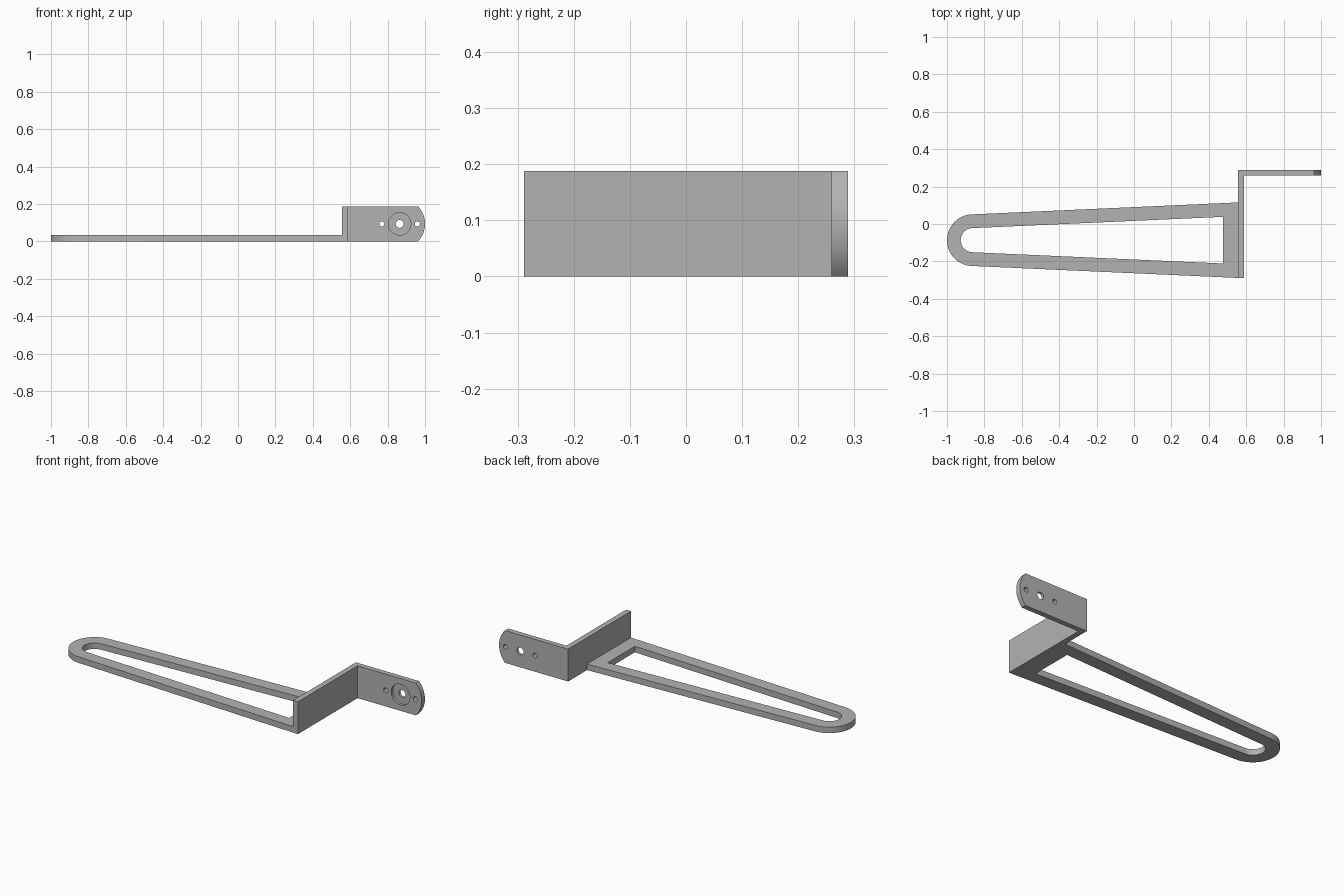
import bpy, bmesh
from math import cos, sin, pi, radians, sqrt, asin
from mathutils import Matrix, Vector

if "Cube" in bpy.data.objects:
    bpy.data.objects.remove(bpy.data.objects["Cube"], do_unlink=True)

grey = bpy.data.materials.new("grey_metal")
grey.use_nodes = True
grey.diffuse_color = (0.45, 0.45, 0.45, 1)
grey.node_tree.nodes["Principled BSDF"].inputs["Base Color"].default_value = grey.diffuse_color

HEIGHT, THICK = 0.188, 0.03          # bracket height and sheet thickness
BACK, FRONT = 0.289, -0.289
WALL_L, WALL_R = 0.556, 0.588
HOLE_X, MID_Z = 0.864, HEIGHT / 2
# maps profile (x, z) drawn flat to an upright plate extruded towards -y
UPRIGHT = Matrix.Rotation(radians(90), 4, "X")


def arc(cx, cy, r, a0, a1, n):
    return [(cx + r * cos(a0 + (a1 - a0) * i / n), cy + r * sin(a0 + (a1 - a0) * i / n))
            for i in range(n + 1)]


def prism(name, points, low, high, matrix=Matrix()):
    """Extrude a flat outline from low to high, then place it with matrix."""
    bm = bmesh.new()
    face = bm.faces.new([bm.verts.new((x, y, low)) for x, y in points])
    new = bmesh.ops.extrude_face_region(bm, geom=[face])["geom"]
    bmesh.ops.translate(bm, vec=(0, 0, high - low),
                        verts=[v for v in new if isinstance(v, bmesh.types.BMVert)])
    bmesh.ops.transform(bm, matrix=matrix, verts=bm.verts)
    bmesh.ops.recalc_face_normals(bm, faces=bm.faces)
    mesh = bpy.data.meshes.new(name)
    bm.to_mesh(mesh)
    bm.free()
    mesh.materials.append(grey)
    obj = bpy.data.objects.new(name, mesh)
    bpy.context.collection.objects.link(obj)
    return obj


def combine(target, other, operation):
    """Apply a boolean and remove the helper."""
    mod = target.modifiers.new("combine", "BOOLEAN")
    mod.operation, mod.solver, mod.object = operation, "EXACT", other
    bpy.context.view_layer.objects.active = target
    bpy.ops.object.modifier_apply(modifier=mod.name)
    bpy.data.objects.remove(other, do_unlink=True)


def teardrop(radius, end_x):
    """Tapered outline with a round tip on the left."""
    cx, cy, slope = -0.862, -0.0865, 0.045
    half = radius + slope * (end_x - cx)
    return (arc(cx, cy, radius, pi / 2 + slope, 3 * pi / 2 - slope, 32)
            + [(end_x, cy - half), (end_x, cy + half)])


# Flat tapered loop
bracket = prism("hanger_bracket", teardrop(0.138, 0.572), 0, 0.035)
combine(bracket, prism("loop_opening", teardrop(0.0645, 0.477), -0.1, 0.1), "DIFFERENCE")

# Upright wall across the wide end
wall = prism("wall", [(WALL_L, FRONT), (WALL_R, FRONT), (WALL_R, BACK), (WALL_L, BACK)], 0, HEIGHT)
combine(bracket, wall, "UNION")

# Mounting tab with a rounded end
end_angle = asin(MID_Z / 0.136)
tab_outline = [(WALL_L + 0.01, HEIGHT), (WALL_L + 0.01, 0)] + arc(HOLE_X, MID_Z, 0.136, -end_angle, end_angle, 24)
combine(bracket, prism("mounting_tab", tab_outline, -BACK, -BACK + THICK, UPRIGHT), "UNION")

# Screw holes and the recess on the front of the tab
for x, radius, depth in ((HOLE_X, 0.06, 0.015), (HOLE_X, 0.021, 0.1),
                         (HOLE_X - 0.095, 0.0135, 0.1), (HOLE_X + 0.095, 0.0135, 0.1)):
    circle = arc(x, MID_Z, radius, 0, 2 * pi, 40)[:-1]
    start = -BACK + THICK
    cutter = prism("hole_cutter", circle, start - depth, start + 0.05, UPRIGHT)
    combine(bracket, cutter, "DIFFERENCE")

bpy.ops.object.select_all(action="DESELECT")
bracket.select_set(True)
bpy.context.view_layer.objects.active = bracket
bpy.ops.object.shade_smooth_by_angle(angle=radians(30))
